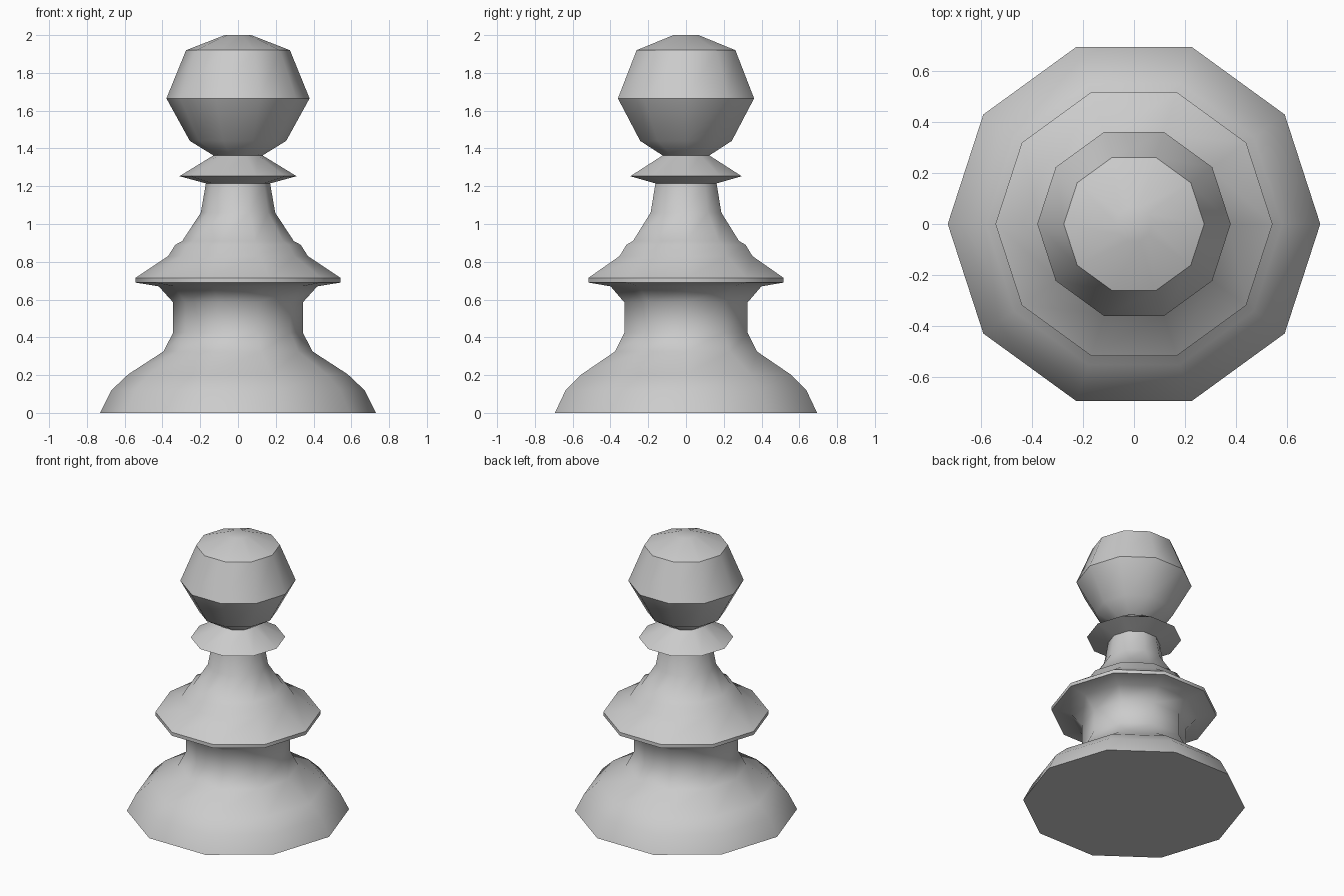
import bpy, bmesh
from math import cos, sin, pi, radians

if "Cube" in bpy.data.objects:
    bpy.data.objects.remove(bpy.data.objects["Cube"])

SIDES = 10


def lathe(name, profile, cap_bottom=False, cap_top=False):
    """Turn an (r, z) profile, listed bottom to top, into a ten-sided part."""
    bm = bmesh.new()
    rings = [[bm.verts.new((r * cos(2 * pi * i / SIDES), r * sin(2 * pi * i / SIDES), z))
              for i in range(SIDES)] for r, z in profile]
    for lo, hi in zip(rings, rings[1:]):
        for i in range(SIDES):
            j = (i + 1) % SIDES
            bm.faces.new((lo[i], lo[j], hi[j], hi[i]))
    if cap_bottom:
        bm.faces.new(rings[0][::-1])
    if cap_top:
        bm.faces.new(rings[-1])
    mesh = bpy.data.meshes.new(name)
    bm.to_mesh(mesh)
    bm.free()
    obj = bpy.data.objects.new(name, mesh)
    bpy.context.collection.objects.link(obj)
    bpy.ops.object.select_all(action='DESELECT')
    obj.select_set(True)
    bpy.context.view_layer.objects.active = obj
    bpy.ops.object.shade_smooth_by_angle(angle=radians(42))
    return obj


# Flared foot and waist, up to the underside of the wide collar
lathe("base", [(0.73, 0), (0.67, 0.12), (0.58, 0.205), (0.395, 0.325),
               (0.343, 0.425), (0.343, 0.585), (0.42, 0.67), (0.543, 0.69)],
      cap_bottom=True)

# Wide collar rim and tapering stem
lathe("stem", [(0.543, 0.69), (0.543, 0.715), (0.37, 0.83), (0.332, 0.89),
               (0.295, 0.91), (0.197, 1.06), (0.17, 1.215)])

# Thin ring under the head
lathe("neck_ring", [(0.17, 1.215), (0.31, 1.253), (0.13, 1.363)])

# Faceted ball head
lathe("head", [(0.13, 1.363), (0.255, 1.44), (0.379, 1.665),
               (0.275, 1.92), (0.07, 2.0)], cap_top=True)
